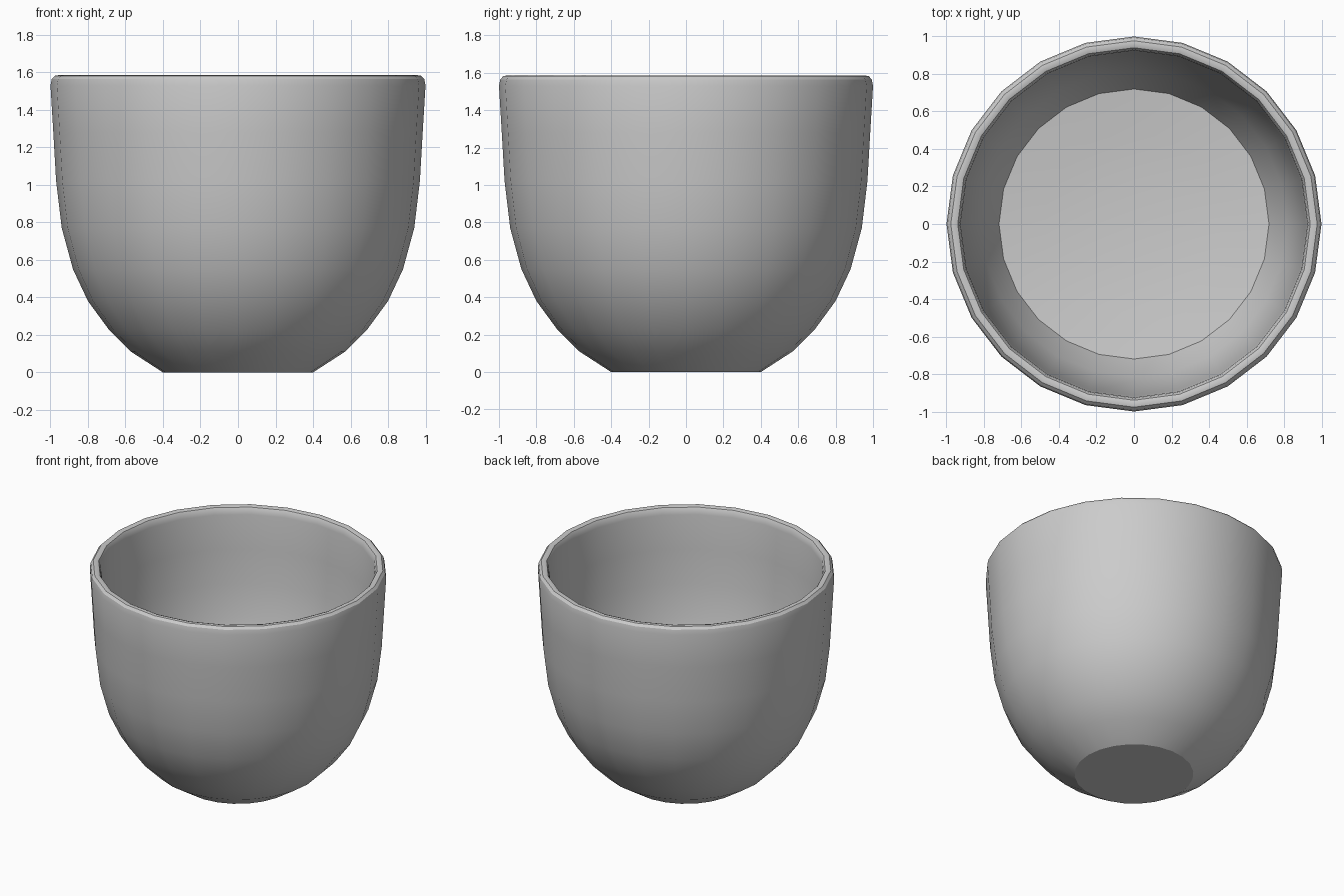
import bpy, bmesh, math

if "Cube" in bpy.data.objects:
    bpy.data.objects.remove(bpy.data.objects["Cube"])

SIDES = 24

# Profile (radius, height): base centre, outer wall, rounded rim, inner wall, dished floor
PROFILE = [
    (0.0, 0.0), (0.40, 0.0), (0.57, 0.11), (0.69, 0.23), (0.80, 0.38),
    (0.88, 0.55), (0.94, 0.77), (0.97, 1.02), (0.985, 1.28), (1.0, 1.53),
    (0.993, 1.565), (0.977, 1.582), (0.96, 1.585), (0.94, 1.578),
    (0.93, 1.56), (0.925, 1.53), (0.915, 1.28), (0.90, 1.03),
    (0.87, 0.79), (0.815, 0.58), (0.72, 0.39),
    (0.48, 0.362), (0.24, 0.346), (0.0, 0.342),
]


def lathe(name, profile, sides):
    """Revolve a profile around z; zero-radius points become single poles."""
    bm = bmesh.new()
    rings = []
    for r, z in profile:
        if r == 0:
            rings.append([bm.verts.new((0, 0, z))] * sides)
        else:
            rings.append([bm.verts.new((r * math.cos(2 * math.pi * i / sides),
                                        r * math.sin(2 * math.pi * i / sides), z))
                          for i in range(sides)])
    for lower, upper in zip(rings, rings[1:]):
        for i in range(sides):
            j = (i + 1) % sides
            corners = [lower[i], lower[j], upper[j], upper[i]]
            bm.faces.new(list(dict.fromkeys(corners)))
    bmesh.ops.recalc_face_normals(bm, faces=bm.faces)
    mesh = bpy.data.meshes.new(name)
    bm.to_mesh(mesh)
    bm.free()
    obj = bpy.data.objects.new(name, mesh)
    bpy.context.collection.objects.link(obj)
    return obj


# Cup body, smooth with crisp base and floor edges
cup = lathe("cup", PROFILE, SIDES)
bpy.context.view_layer.objects.active = cup
cup.select_set(True)
bpy.ops.object.shade_smooth_by_angle(angle=math.radians(30))
